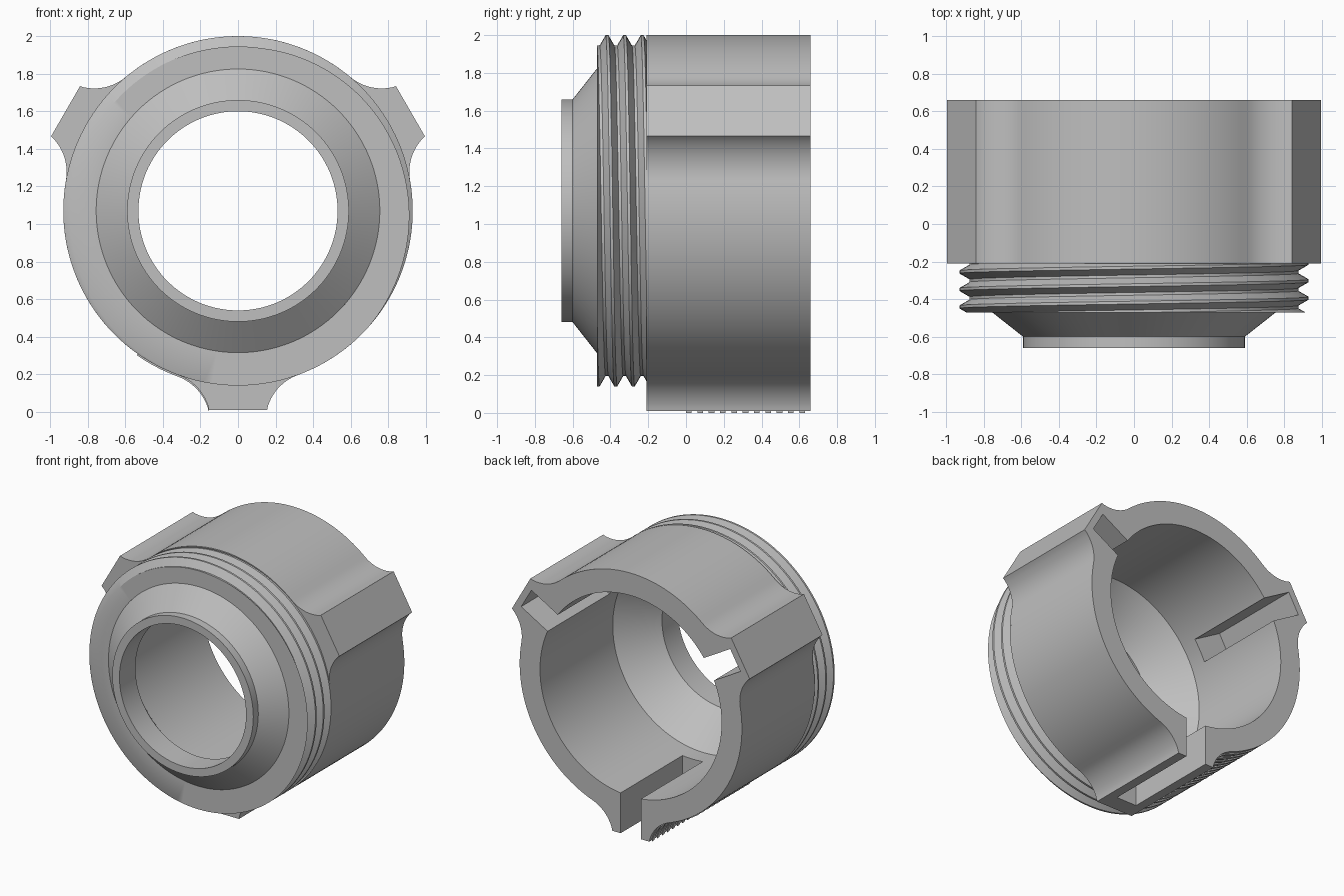
import bpy, bmesh
from math import sin, cos, pi, radians, atan2, hypot

cube = bpy.data.objects.get("Cube")
if cube:
    bpy.data.objects.remove(cube, do_unlink=True)

CZ = 1.07                # height of the round axis
R_BODY, R_CAVITY = 0.93, 0.76
Y_FRONT, Y_BACK = -0.21, 0.66
LUG_OUT, LUG_HALF = 1.06, 0.155
SLOT_HALF = 0.085
LUG_ANGLES = [radians(a) for a in (30, 150, 270)]

gray = bpy.data.materials.new("plain_gray")
gray.use_nodes = True
gray.diffuse_color = (0.52, 0.52, 0.52, 1)
gray.node_tree.nodes["Principled BSDF"].inputs["Base Color"].default_value = gray.diffuse_color


def make_object(name, bm):
    bmesh.ops.recalc_face_normals(bm, faces=bm.faces)
    mesh = bpy.data.meshes.new(name)
    bm.to_mesh(mesh)
    bm.free()
    mesh.materials.append(gray)
    obj = bpy.data.objects.new(name, mesh)
    bpy.context.collection.objects.link(obj)
    return obj


def activate(obj):
    bpy.ops.object.select_all(action='DESELECT')
    obj.select_set(True)
    bpy.context.view_layer.objects.active = obj


def smooth(obj):
    activate(obj)
    bpy.ops.object.shade_smooth_by_angle(angle=radians(30))


def add_prism(bm, points, y0, y1):
    """Extrude an outline of (x, z) points, measured from the axis, along y."""
    face = bm.faces.new([bm.verts.new((x, y0, z + CZ)) for x, z in points])
    grown = bmesh.ops.extrude_face_region(bm, geom=[face], use_keep_orig=True)
    verts = [g for g in grown["geom"] if isinstance(g, bmesh.types.BMVert)]
    bmesh.ops.translate(bm, verts=verts, vec=(0, y1 - y0, 0))


def prism(name, points, y0, y1):
    bm = bmesh.new()
    add_prism(bm, points, y0, y1)
    return make_object(name, bm)


def cut(obj, cutter):
    cutter.hide_render = True
    mod = obj.modifiers.new("cut", 'BOOLEAN')
    mod.operation, mod.solver, mod.object = 'DIFFERENCE', 'EXACT', cutter
    activate(obj)
    bpy.ops.object.modifier_apply(modifier=mod.name)
    bpy.data.objects.remove(cutter, do_unlink=True)


def turn(points, a):
    return [(u * cos(a) - v * sin(a), u * sin(a) + v * cos(a)) for u, v in points]


def circle(r, n=128):
    return [(r * cos(2 * pi * i / n), r * sin(2 * pi * i / n)) for i in range(n)]


# Lug side: concave arc from the lug corner, tangent to the round body
FILLET_R, FILLET_ANGLE = 0.26, radians(20)
cu = (R_BODY + FILLET_R) * cos(FILLET_ANGLE)
cv = (R_BODY + FILLET_R) * sin(FILLET_ANGLE)
a0 = atan2(LUG_HALF - cv, LUG_OUT - cu) + 2 * pi
a1 = FILLET_ANGLE + pi
side = [(LUG_OUT, LUG_HALF)]
for i in range(1, 13):
    a = a0 + (a1 - a0) * i / 12
    side.append((cu + FILLET_R * cos(a), cv + FILLET_R * sin(a)))

# Housing outline: three lugs joined by round arcs
outline = []
for lug in LUG_ANGLES:
    outline += turn([(u, -v) for u, v in reversed(side)] + side, lug)
    span = radians(120) - 2 * FILLET_ANGLE
    for i in range(1, 32):
        a = lug + FILLET_ANGLE + span * i / 32
        outline.append((R_BODY * cos(a), R_BODY * sin(a)))

housing = prism("housing", outline, Y_FRONT, Y_BACK)
cut(housing, prism("cavity_cutter", circle(R_CAVITY), -0.4, 0.8))

# Slots inside the lugs; the bottom one breaks through to the outside
for lug in LUG_ANGLES:
    reach = 1.2 if lug > pi else 1.01
    box = [(0.5, -SLOT_HALF), (reach, -SLOT_HALF), (reach, SLOT_HALF), (0.5, SLOT_HALF)]
    cut(housing, prism("slot_cutter", turn(box, lug), -0.08, 0.8))
smooth(housing)

# Front collar: inner taper, bore, nose and outer cone, turned around the axis
profile = [(R_CAVITY, Y_FRONT), (0.53, -0.47), (0.53, -0.66), (0.59, -0.66),
           (0.59, -0.6), (0.755, -0.47)]
N = 128
bm = bmesh.new()
rings = [[bm.verts.new((x, y, z + CZ)) for x, z in circle(r, N)] for r, y in profile]
for a, b in zip(rings, rings[1:]):
    for i in range(N):
        j = (i + 1) % N
        bm.faces.new((a[i], a[j], b[j], b[i]))
smooth(make_object("front_collar", bm))

# Screw thread: helical rows, trimmed flat at both ends
PITCH = 0.093
rows = [(k + f, r) for k in range(-2, 5)
        for f, r in ((-0.08, R_BODY), (0.08, R_BODY), (0.42, 0.875), (0.58, 0.875))]
bm = bmesh.new()
grid = []
for i in range(N):
    t = i / N
    grid.append([bm.verts.new((r * cos(2 * pi * t), -0.395 + PITCH * (k - t),
                               r * sin(2 * pi * t) + CZ)) for k, r in rows])
for i in range(N):
    last = i == N - 1
    shift = 4 if last else 0
    nxt = grid[0] if last else grid[i + 1]
    for j in range(shift, len(rows) - 1):
        bm.faces.new((grid[i][j], grid[i][j + 1], nxt[j + 1 - shift], nxt[j - shift]))
for y, side_dir in ((-0.2, 1), (-0.47, -1)):
    geom = bm.verts[:] + bm.edges[:] + bm.faces[:]
    trimmed = bmesh.ops.bisect_plane(bm, geom=geom, dist=1e-5, plane_co=(0, y, 0),
                                     plane_no=(0, side_dir, 0), clear_outer=True)
# Flat front face of the thread, down to the cone
rim = [e for e in trimmed["geom_cut"] if isinstance(e, bmesh.types.BMEdge)]
grown = bmesh.ops.extrude_edge_only(bm, edges=rim)
for v in [g for g in grown["geom"] if isinstance(g, bmesh.types.BMVert)]:
    s = 0.755 / hypot(v.co.x, v.co.z - CZ)
    v.co.x *= s
    v.co.z = CZ + (v.co.z - CZ) * s
smooth(make_object("screw_thread", bm))

# Fine raised ribs on one flank of the bottom lug
flank = [(u, -v) for u, v in side]
for deg in range(23, 38, 3):
    flank.append((R_BODY * cos(radians(deg)), -R_BODY * sin(radians(deg))))
flank = turn(flank, LUG_ANGLES[2])
raised = [(x * 1.009, z * 1.009) for x, z in flank]
bm = bmesh.new()
for i in range(11):
    add_prism(bm, flank + raised[::-1], i * 0.06, i * 0.06 + 0.03)
smooth(make_object("lug_ribs", bm))
